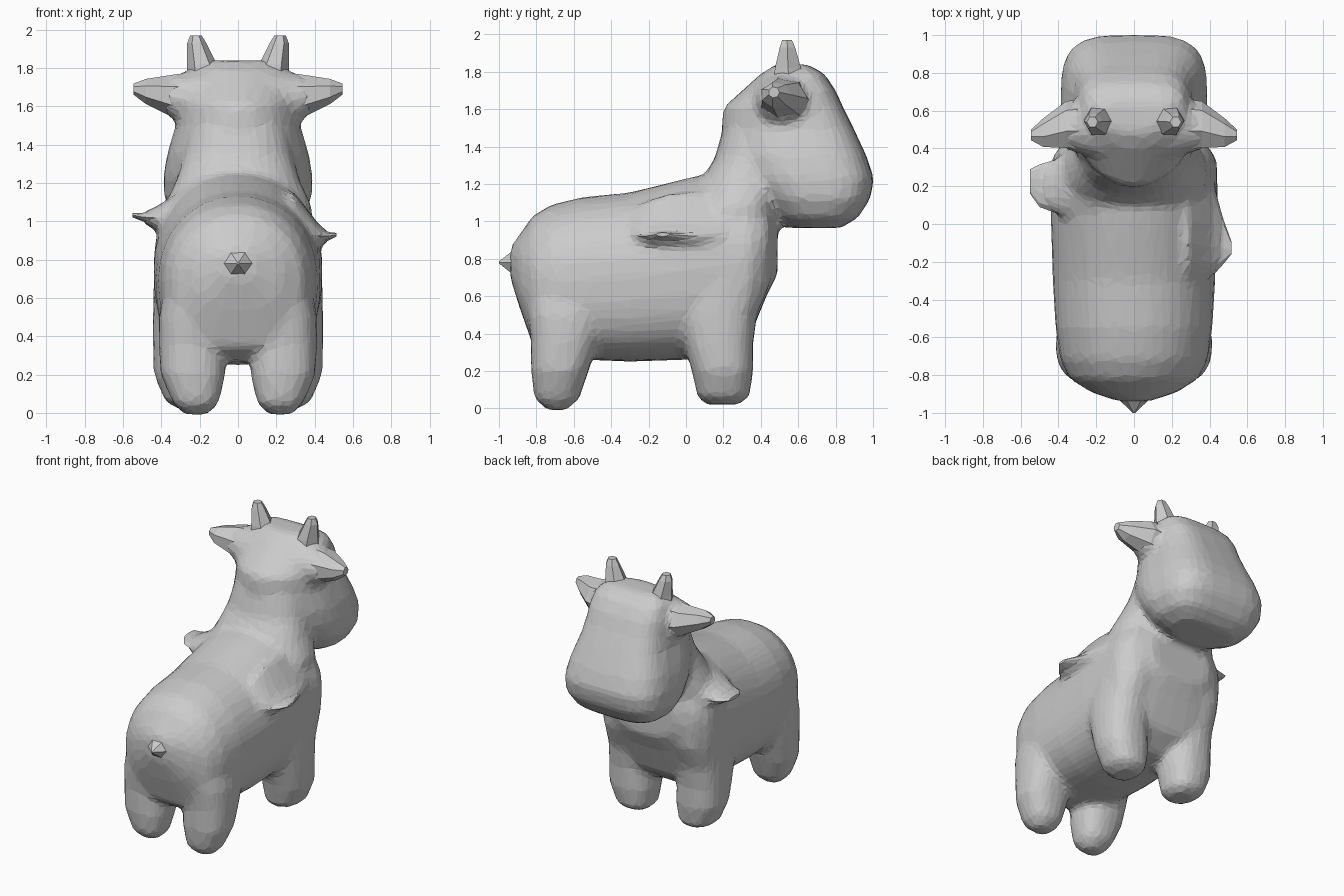
import bpy, bmesh, math
from mathutils import Vector

# axis order: where (loft position, first span, second span) land in x, y, z
ORDER = {'x': (0, 1, 2), 'y': (1, 0, 2), 'z': (2, 0, 1)}


def loft(bm, axis, rings, sides, low=2.0, high=2.0):
    """Rings of (position, a_min, a_max, b_min, b_max), superellipse power low/high per b half."""
    t, a, b = ORDER[axis]
    loops = []
    for pos, a0, a1, b0, b1 in rings:
        loop = []
        for i in range(sides):
            ang = 2 * math.pi * i / sides
            c, s = math.cos(ang), math.sin(ang)
            p = 2 / (high if s > 0 else low)
            v = Vector()
            v[t] = pos
            v[a] = (a0 + a1) / 2 + (a1 - a0) / 2 * math.copysign(abs(c) ** p, c)
            v[b] = (b0 + b1) / 2 + (b1 - b0) / 2 * math.copysign(abs(s) ** p, s)
            loop.append(bm.verts.new(v))
        loops.append(loop)
    for l0, l1 in zip(loops, loops[1:]):
        for i in range(sides):
            j = (i + 1) % sides
            bm.faces.new((l0[i], l0[j], l1[j], l1[i]))
    bm.faces.new(loops[0][::-1])
    bm.faces.new(loops[-1])


def make(name, bm, mirror=False):
    bmesh.ops.recalc_face_normals(bm, faces=bm.faces)
    me = bpy.data.meshes.new(name)
    bm.to_mesh(me)
    bm.free()
    ob = bpy.data.objects.new(name, me)
    bpy.context.collection.objects.link(ob)
    if mirror:
        ob.modifiers.new("mirror", 'MIRROR')
    return ob


def wide(rows):
    return [(p, -w, w, b0, b1) for p, w, b0, b1 in rows]


bm = bmesh.new()
# torso, along y: position, half width, bottom, top
loft(bm, 'y', wide([
    (-0.94, 0.08, 0.70, 0.86), (-0.89, 0.23, 0.54, 0.93), (-0.82, 0.34, 0.34, 1.03),
    (-0.72, 0.39, 0.27, 1.09), (-0.55, 0.415, 0.26, 1.13), (-0.30, 0.43, 0.25, 1.155),
    (0.00, 0.44, 0.26, 1.23), (0.20, 0.44, 0.27, 1.27), (0.34, 0.44, 0.38, 1.22),
    (0.43, 0.38, 0.60, 1.15), (0.49, 0.24, 0.72, 1.05)]), 32, 2.7, 2.1)
# neck, along z
loft(bm, 'z', wide([(0.85, 0.40, -0.02, 0.47), (1.08, 0.385, 0.03, 0.50),
                    (1.22, 0.32, 0.08, 0.54), (1.33, 0.29, 0.15, 0.60),
                    (1.50, 0.26, 0.20, 0.65)]), 28, 2.3, 2.6)
# head, along z: height, half width, back, front
loft(bm, 'z', wide([
    (0.965, 0.22, 0.54, 0.83), (1.02, 0.33, 0.44, 0.92), (1.12, 0.385, 0.34, 0.985),
    (1.23, 0.39, 0.24, 1.005), (1.35, 0.37, 0.19, 0.965), (1.50, 0.325, 0.19, 0.895),
    (1.61, 0.31, 0.20, 0.84), (1.70, 0.30, 0.30, 0.80), (1.79, 0.27, 0.40, 0.74),
    (1.84, 0.20, 0.48, 0.65)]), 32, 1.9, 3.6)
# four legs, along z: height, centre x, half width, back, front
for s in (1, -1):
    for rows in (
        [(-0.01, 0.22, 0.06, -0.74, -0.64), (0.05, 0.22, 0.12, -0.81, -0.57),
         (0.20, 0.235, 0.17, -0.83, -0.52), (0.35, 0.24, 0.175, -0.83, -0.47),
         (0.50, 0.24, 0.175, -0.845, -0.42), (0.70, 0.20, 0.17, -0.86, -0.40)],
        [(0.02, 0.24, 0.07, 0.11, 0.28), (0.06, 0.25, 0.13, 0.06, 0.34),
         (0.20, 0.27, 0.17, 0.03, 0.36), (0.35, 0.275, 0.17, -0.01, 0.36),
         (0.50, 0.27, 0.175, -0.05, 0.38), (0.68, 0.26, 0.18, -0.06, 0.455),
         (0.88, 0.23, 0.19, -0.04, 0.48)]):
        loft(bm, 'z', [(z, s * x - w, s * x + w, y0, y1) for z, x, w, y0, y1 in rows],
             20, 2.4, 2.4)
# roots of the ears and the tail
for s in (1, -1):
    loft(bm, 'x', [(s * 0.15, 0.32, 0.72, 1.44, 1.80), (s * 0.28, 0.37, 0.67, 1.49, 1.78),
                   (s * 0.38, 0.40, 0.62, 1.56, 1.75)], 16)
loft(bm, 'y', wide([(-0.84, 0.18, 0.66, 0.92), (-0.93, 0.08, 0.71, 0.85)]), 12)
# roots of the shoulder flaps
loft(bm, 'x', [(-0.20, -0.02, 0.42, 0.90, 1.24), (-0.33, 0.02, 0.40, 0.92, 1.14),
               (-0.44, 0.06, 0.34, 0.96, 1.07), (-0.50, 0.10, 0.31, 0.99, 1.05)], 16)
loft(bm, 'x', [(0.28, -0.32, 0.36, 0.80, 1.17), (0.38, -0.30, 0.32, 0.84, 1.04),
               (0.43, -0.27, 0.20, 0.87, 0.975), (0.475, -0.20, 0.04, 0.89, 0.95)], 16)

# fuse into one soft body, then reduce to facets
body = make("body", bm)
m = body.modifiers.new("fuse", 'REMESH')
m.mode = 'VOXEL'
m.voxel_size = 0.022
m = body.modifiers.new("soften", 'SMOOTH')
m.factor, m.iterations = 0.5, 10
m = body.modifiers.new("facets", 'DECIMATE')
m.ratio = 0.10

# ears
bm = bmesh.new()
loft(bm, 'x', [(0.22, 0.38, 0.67, 1.49, 1.785), (0.36, 0.39, 0.65, 1.55, 1.765),
               (0.48, 0.40, 0.56, 1.61, 1.745), (0.545, 0.44, 0.50, 1.66, 1.72)], 7)
make("ears", bm, True)

# horns
bm = bmesh.new()
loft(bm, 'z', [(1.72, 0.08, 0.27, 0.45, 0.66), (1.82, 0.11, 0.265, 0.465, 0.625),
               (1.93, 0.165, 0.265, 0.495, 0.59), (1.97, 0.19, 0.25, 0.51, 0.57)], 6)
make("horns", bm, True)

# tail
bm = bmesh.new()
loft(bm, 'y', wide([(-0.86, 0.14, 0.68, 0.90), (-0.93, 0.08, 0.71, 0.85),
                    (-1.00, 0.006, 0.775, 0.787)]), 6)
make("tail", bm)

# thin tips of the uneven shoulder flaps
bm = bmesh.new()
loft(bm, 'x', [(-0.33, 0.05, 0.38, 0.96, 1.12), (-0.42, 0.06, 0.34, 0.97, 1.065),
               (-0.50, 0.09, 0.315, 1.00, 1.045), (-0.55, 0.16, 0.29, 1.02, 1.045)], 10)
make("left_shoulder_flap", bm)
bm = bmesh.new()
loft(bm, 'x', [(0.37, -0.28, 0.28, 0.86, 1.03), (0.43, -0.26, 0.17, 0.88, 0.965),
               (0.475, -0.21, 0.02, 0.90, 0.945), (0.515, -0.16, -0.09, 0.92, 0.94)], 10)
make("right_shoulder_flap", bm)
